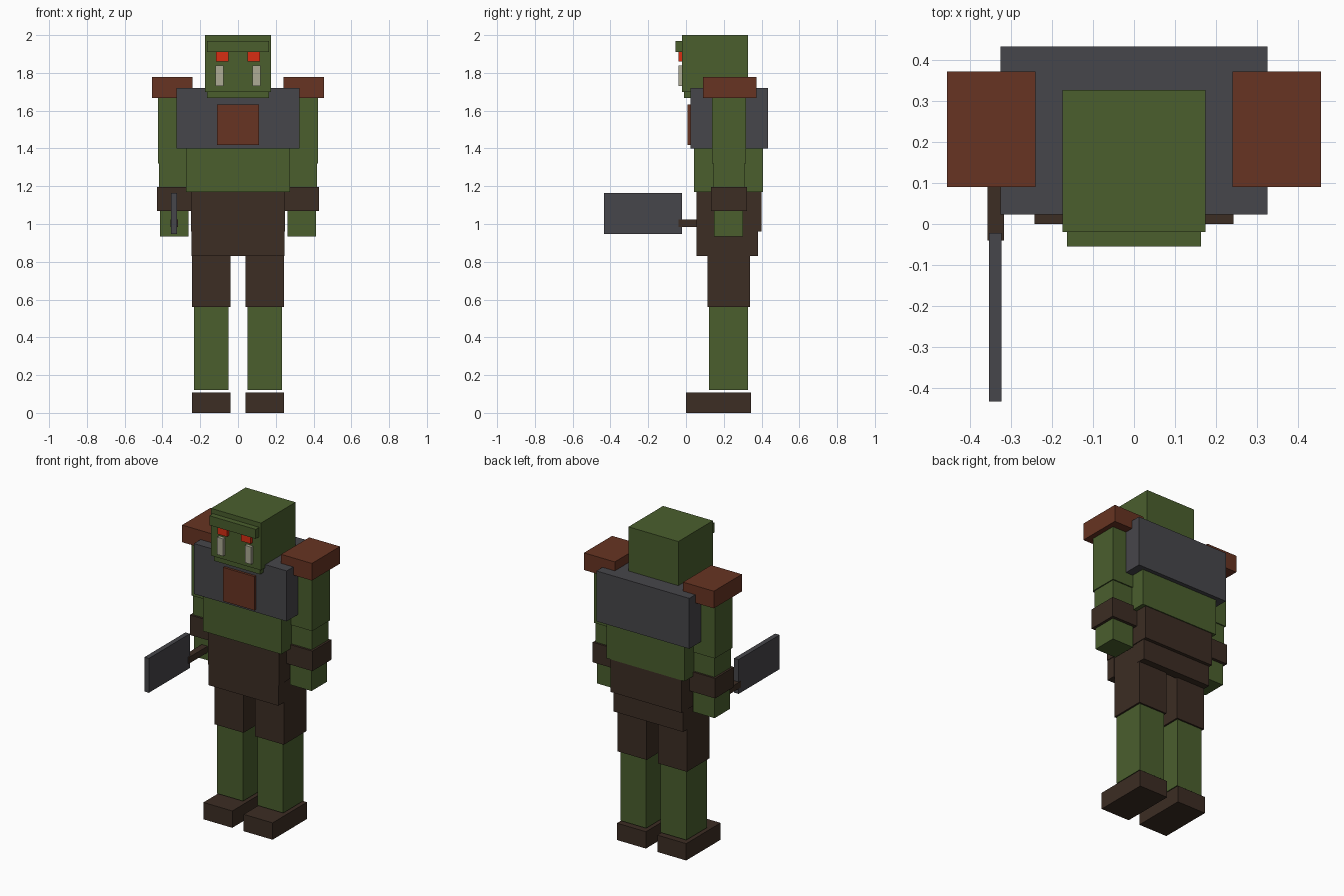
import bpy
import bmesh
from mathutils import Matrix, Vector

cube = bpy.data.objects.get("Cube")
if cube:
    bpy.data.objects.remove(cube, do_unlink=True)


def material(name, r, g, b):
    m = bpy.data.materials.new(name)
    m.use_nodes = True
    m.diffuse_color = (r, g, b, 1)
    m.node_tree.nodes["Principled BSDF"].inputs["Base Color"].default_value = (r, g, b, 1)
    return m


green = material("green skin", .069, .114, .027)
grey = material("iron grey", .062, .061, .069)
brown = material("dark leather", .045, .026, .017)
rust = material("rust leather", .136, .034, .016)
red = material("glowing red", .68, .026, .006)
ivory = material("ivory", .42, .41, .30)


def box(name, mat, x, y, z):
    """Box from (low, high) ranges on each axis, origin at its centre."""
    low, high = Vector((x[0], y[0], z[0])), Vector((x[1], y[1], z[1]))
    bm = bmesh.new()
    bmesh.ops.create_cube(bm, size=1, matrix=Matrix.Diagonal((*(high - low), 1)))
    mesh = bpy.data.meshes.new(name)
    bm.to_mesh(mesh)
    bm.free()
    mesh.materials.append(mat)
    obj = bpy.data.objects.new(name, mesh)
    obj.location = (low + high) / 2
    bpy.context.collection.objects.link(obj)
    return obj


def centred(name, mat, half, y, z):
    box(name, mat, (-half, half), y, z)


def pair(name, mat, x, y, z):
    box("left_" + name, mat, x, y, z)
    box("right_" + name, mat, (-x[1], -x[0]), y, z)


# Head and face
centred("head", green, .175, (-.02, .327), (1.70, 2))
centred("jaw", green, .163, (-.01, .25), (1.667, 1.702))
centred("brow", green, .163, (-.055, .0), (1.91, 1.97))
pair("eye", red, (.05, .117), (-.04, .0), (1.86, 1.912))
pair("tusk", ivory, (.076, .12), (-.04, .0), (1.73, 1.84))

# Torso and armour
centred("belly", green, .275, (.042, .407), (1.17, 1.68))
centred("chest_armour", grey, .326, (.023, .433), (1.40, 1.72))
centred("chest_plate", rust, .11, (.008, .05), (1.417, 1.632))
pair("shoulder_pad", rust, (.24, .456), (.09, .372), (1.668, 1.777))

# Arms
pair("upper_arm", green, (.24, .424), (.138, .317), (1.32, 1.70))
pair("forearm", green, (.25, .417), (.145, .31), (1.15, 1.33))
pair("wrist_band", brown, (.24, .43), (.132, .322), (1.07, 1.197))
pair("hand", green, (.263, .413), (.148, .303), (.933, 1.08))

# Belt and hanging cloths
centred("belt", brown, .249, (.055, .401), (.96, 1.17))
centred("front_cloth", brown, .245, (.055, .115), (.83, .97))
centred("back_cloth", brown, .245, (.325, .38), (.83, .97))

# Legs
pair("thigh", brown, (.04, .243), (.113, .338), (.56, .97))
pair("shin", green, (.05, .232), (.122, .328), (.12, .57))
pair("boot", brown, (.04, .243), (0, .345), (0, .107))

# Cleaver
box("cleaver_handle", brown, (-.358, -.317), (-.04, .18), (.983, 1.023))
box("cleaver_blade", grey, (-.354, -.323), (-.433, -.022), (.947, 1.165))
